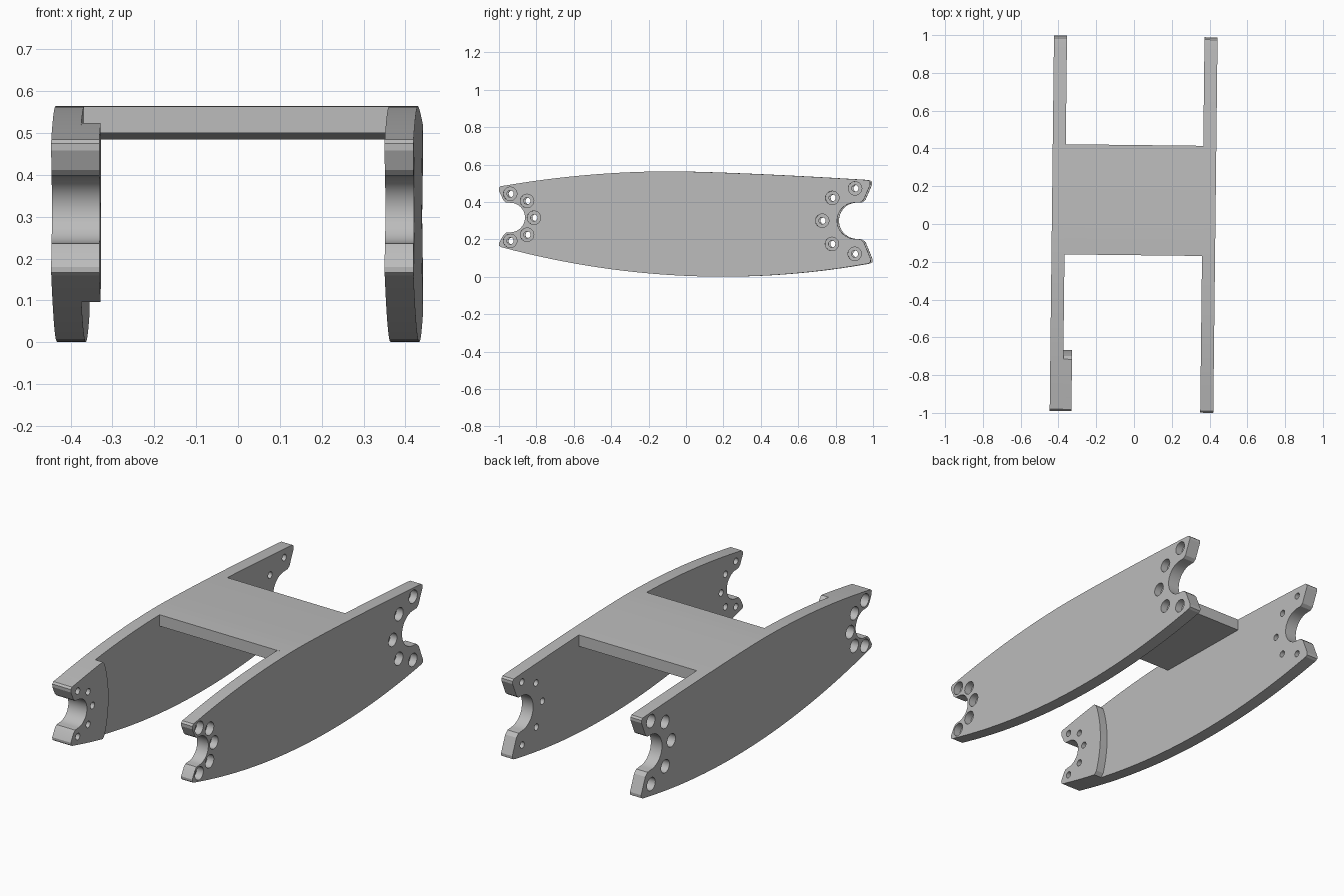
import bpy, bmesh
from math import sin, cos, pi, radians
from mathutils import Matrix, Vector

if "Cube" in bpy.data.objects:
    bpy.data.objects.remove(bpy.data.objects["Cube"])

grey = bpy.data.materials.new("light grey")
grey.use_nodes = True
COLOUR = (0.5, 0.5, 0.5, 1)
grey.diffuse_color = COLOUR
grey.node_tree.nodes["Principled BSDF"].inputs["Base Color"].default_value = COLOUR

YAW = Matrix.Rotation(-0.0115, 4, "Z")   # the whole frame is turned slightly
INNER, OUTER, PAD = 0.366, 0.435, 0.32   # distances of plate faces from the middle


def top(y):
    if y < -0.07:
        return 0.564 - 0.079 * ((y + 0.07) / 0.91) ** 2
    return 0.564 - 0.046 * ((y + 0.07) / 1.04) ** 1.4


def bottom(y):
    if y < 0.2:
        return 0.001 + 0.157 * ((0.2 - y) / 1.18) ** 2
    return 0.001 + 0.069 * ((y - 0.2) / 0.775) ** 2


def span(a, b, n):
    return [a + (b - a) * i / n for i in range(n + 1)]


def arc(cy, cz, r, a, b, n):
    return [(cy + r * cos(radians(t)), cz + r * sin(radians(t))) for t in span(a, b, n)]


# Forked ends, front listed downwards and back listed upwards
FRONT_END = ([(-0.985, 0.485), (-0.995, 0.475), (-0.994, 0.458), (-0.972, 0.411),
              (-0.958, 0.398)] + arc(-0.935, 0.317, 0.079, 90, -90, 24)
             + [(-0.958, 0.236), (-0.972, 0.222), (-0.995, 0.18), (-0.994, 0.166), (-0.985, 0.159)])
BACK_END = ([(0.98, 0.071), (0.992, 0.078), (0.993, 0.094), (0.957, 0.182), (0.938, 0.2)]
            + arc(0.91, 0.3, 0.097, 270, 90, 28)
            + [(0.938, 0.398), (0.954, 0.41), (0.99, 0.492), (0.99, 0.507), (0.98, 0.516)])
HOLES = [(-0.935, 0.444), (-0.845, 0.406), (-0.808, 0.316), (-0.845, 0.225), (-0.935, 0.192),
         (0.909, 0.473), (0.787, 0.422), (0.733, 0.3), (0.785, 0.176), (0.907, 0.123)]


def finish(name, bm):
    bmesh.ops.recalc_face_normals(bm, faces=bm.faces)
    bm.transform(YAW)
    mesh = bpy.data.meshes.new(name)
    bm.to_mesh(mesh)
    bm.free()
    mesh.materials.append(grey)
    obj = bpy.data.objects.new(name, mesh)
    bpy.context.collection.objects.link(obj)
    return obj


def extrude(name, outline, x0, x1):
    bm = bmesh.new()
    face = bm.faces.new([bm.verts.new((x0, y, z)) for y, z in outline])
    moved = bmesh.ops.extrude_face_region(bm, geom=[face])["geom"]
    bmesh.ops.translate(bm, vec=(x1 - x0, 0, 0),
                        verts=[v for v in moved if isinstance(v, bmesh.types.BMVert)])
    return finish(name, bm)


def hole_cutter(side):
    # Stepped pins: wide from the outside, narrow through the inner face
    bm = bmesh.new()
    steps = [(0.5, 0.036), (0.39, 0.036), (0.39, 0.018), (0.25, 0.018)]
    for y, z in HOLES:
        rings = [[bm.verts.new((side * x, *p)) for p in arc(y, z, r, 0, 345, 23)]
                 for x, r in steps]
        bm.faces.new(rings[0])
        bm.faces.new(rings[-1][::-1])
        for a, b in zip(rings, rings[1:]):
            for i in range(len(a)):
                bm.faces.new((a[i - 1], a[i], b[i], b[i - 1]))
    cutter = finish("hole_cutter", bm)
    cutter.hide_render = True
    return cutter


def select(obj):
    bpy.ops.object.select_all(action="DESELECT")
    obj.select_set(True)
    bpy.context.view_layer.objects.active = obj


def drill(obj, cutter):
    mod = obj.modifiers.new("holes", "BOOLEAN")
    mod.operation, mod.solver, mod.object = "DIFFERENCE", "EXACT", cutter
    select(obj)
    bpy.ops.object.modifier_apply(modifier="holes")


# Side plates
plate = (FRONT_END + [(y, bottom(y)) for y in span(-0.95, 0.95, 48)]
         + BACK_END + [(y, top(y)) for y in span(0.95, -0.95, 48)])
left_plate = extrude("left_side_plate", plate, INNER - 0.004, OUTER - 0.004)
right_plate = extrude("right_side_plate", plate, -INNER, -OUTER)

# Thicker pad inside the front of the right plate, ending in a shallow arc
pad = (FRONT_END + [(y, bottom(y)) for y in span(-0.95, -0.72, 8)]
       + arc(-1.27, 0.31, 0.6, -19, 19, 16)
       + [(y, top(y)) for y in span(-0.72, -0.95, 8)])
front_pad = extrude("right_front_pad", pad, -INNER, -PAD)

# Bridge between the plates, its top following their upper edge
bridge = [(-0.165, 0.5), (0.418, 0.485)] + [(y, top(y)) for y in span(0.418, -0.165, 20)]
bridge_obj = extrude("bridge", bridge, -INNER - 0.01, INNER + 0.006)

# Counterbored bolt holes
for side, parts in ((1, [left_plate]), (-1, [right_plate, front_pad])):
    cutter = hole_cutter(side)
    for part in parts:
        drill(part, cutter)
    bpy.data.objects.remove(cutter)

for obj in (left_plate, right_plate, front_pad, bridge_obj):
    select(obj)
    bpy.ops.object.shade_smooth_by_angle(angle=radians(20))
